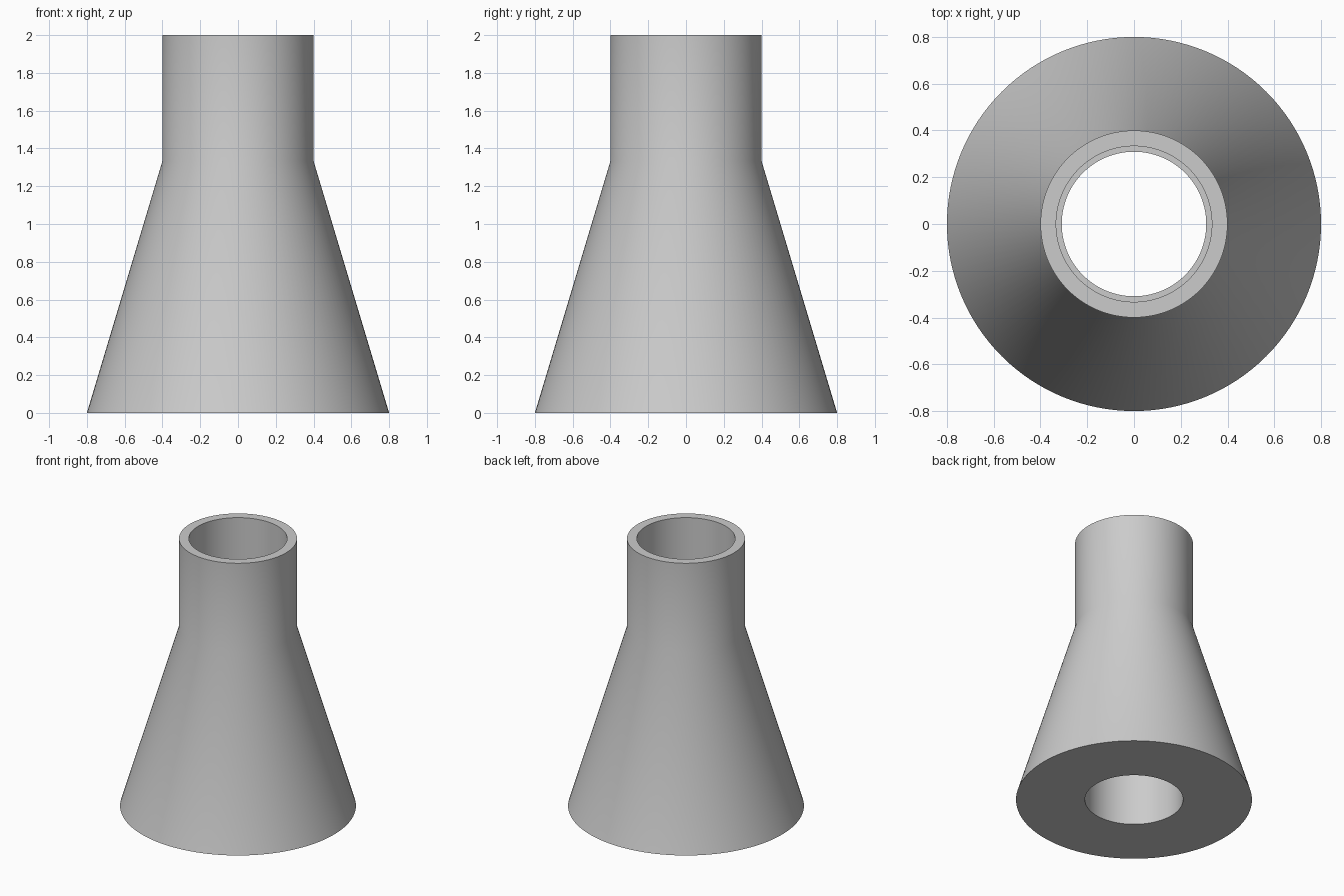
import bpy
import bmesh
import math

cube = bpy.data.objects.get("Cube")
if cube:
    bpy.data.objects.remove(cube, do_unlink=True)

# Plain grey material
grey = bpy.data.materials.new("plain grey")
grey.use_nodes = True
colour = (0.6, 0.6, 0.6, 1.0)
grey.diffuse_color = colour
grey.node_tree.nodes["Principled BSDF"].inputs["Base Color"].default_value = colour

# Key sizes
HEIGHT, NECK_Z, STOP_Z = 2.0, 1.333, 0.667
BASE_R, NECK_R, SOCKET_R, BORE_R = 0.8, 0.4, 0.333, 0.309
SEGMENTS = 128


def revolve(name, profile, material):
    """Spin a closed (radius, height) profile around z into a solid."""
    bm = bmesh.new()
    verts = [bm.verts.new((r, 0, z)) for r, z in profile]
    edges = [bm.edges.new((a, b)) for a, b in zip(verts, verts[1:] + verts[:1])]
    bmesh.ops.spin(bm, geom=verts + edges, cent=(0, 0, 0), axis=(0, 0, 1),
                   angle=2 * math.pi, steps=SEGMENTS, use_merge=True)
    bmesh.ops.remove_doubles(bm, verts=bm.verts[:], dist=0.0001)
    bmesh.ops.recalc_face_normals(bm, faces=bm.faces[:])
    mesh = bpy.data.meshes.new(name)
    bm.to_mesh(mesh)
    bm.free()
    mesh.materials.append(material)
    obj = bpy.data.objects.new(name, mesh)
    bpy.context.collection.objects.link(obj)
    bpy.ops.object.select_all(action='DESELECT')
    obj.select_set(True)
    bpy.context.view_layer.objects.active = obj
    bpy.ops.object.shade_smooth_by_angle(angle=math.radians(30))
    return obj


# Flared body with a straight neck, a socket at each end and a narrower bore between
revolve("flared_sleeve", [
    (BASE_R, 0), (NECK_R, NECK_Z), (NECK_R, HEIGHT),
    (SOCKET_R, HEIGHT), (SOCKET_R, NECK_Z),
    (BORE_R, NECK_Z), (BORE_R, STOP_Z),
    (SOCKET_R, STOP_Z), (SOCKET_R, 0),
], grey)
